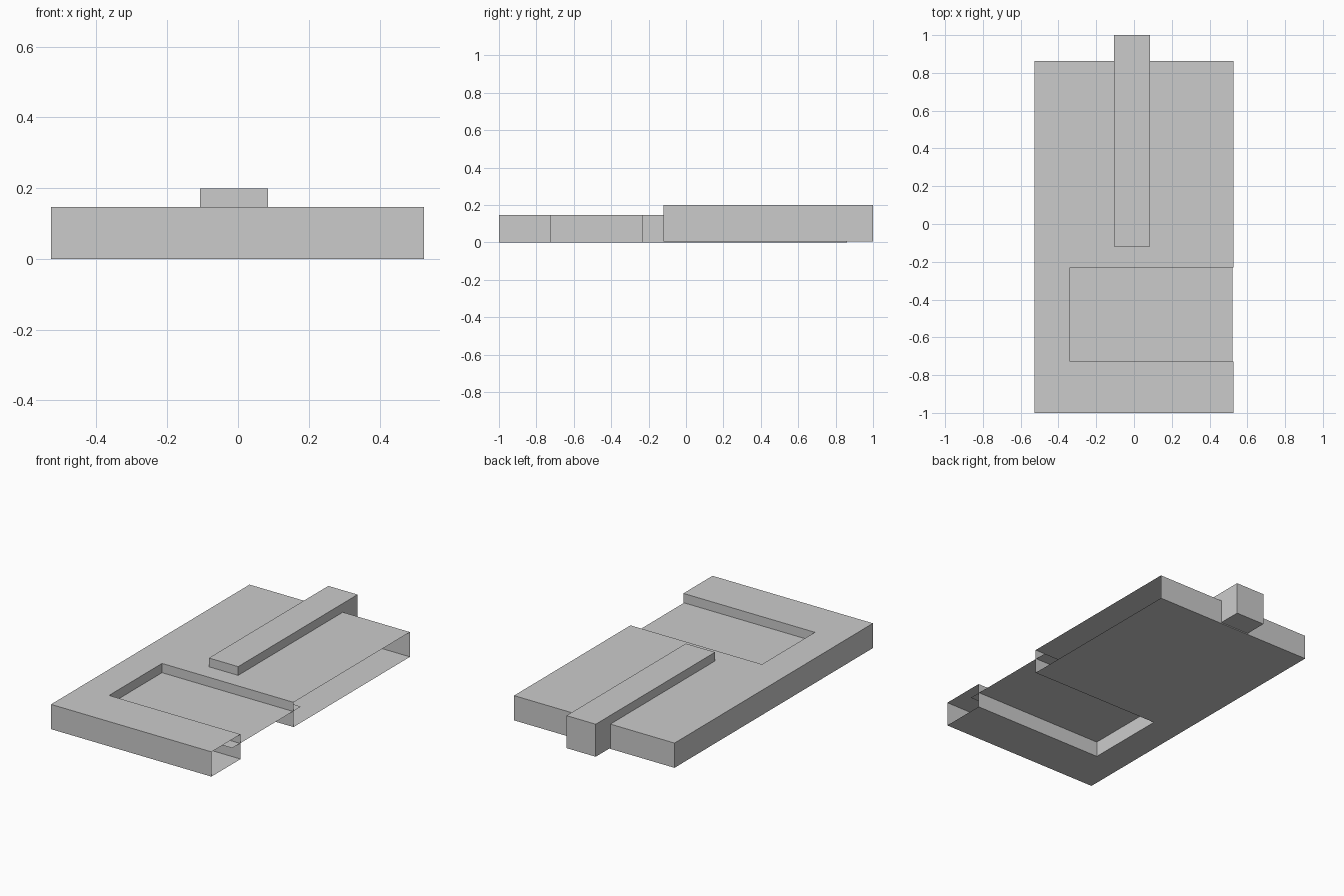
import bpy, bmesh

if "Cube" in bpy.data.objects:
    bpy.data.objects.remove(bpy.data.objects["Cube"])

def finish(name, bm):
    mesh = bpy.data.meshes.new(name)
    bm.to_mesh(mesh)
    bm.free()
    obj = bpy.data.objects.new(name, mesh)
    bpy.context.collection.objects.link(obj)
    return obj

def extruded(name, outline, z0, z1, open_x=None):
    """Extrude a flat outline; leave out side walls lying on x = open_x."""
    bm = bmesh.new()
    low = [bm.verts.new((x, y, z0)) for x, y in outline]
    high = [bm.verts.new((x, y, z1)) for x, y in outline]
    bm.faces.new(low[::-1])
    bm.faces.new(high)
    for i in range(len(outline)):
        j = (i + 1) % len(outline)
        if open_x is not None and outline[i][0] == outline[j][0] == open_x:
            continue
        bm.faces.new((low[i], low[j], high[j], high[i]))
    return finish(name, bm)

def rect(x0, x1, y0, y1):
    return [(x0, y0), (x1, y0), (x1, y1), (x0, y1)]

LEFT, RIGHT = -0.528, 0.526

# Hollow notched shell, open along its right side
extruded("notched_shell", [
    (LEFT, -1), (RIGHT, -1), (RIGHT, -0.727), (-0.338, -0.727),
    (-0.338, -0.23), (RIGHT, -0.23), (RIGHT, 0.862), (LEFT, 0.862)],
    0, 0.147, open_x=RIGHT)

# Raised bar passing through the shell and out of the back
extruded("long_bar", rect(-0.107, 0.085, -0.12, 1), 0.006, 0.199)

# Thin panel across the notch, tucked into the hollow on both sides
bm = bmesh.new()
bm.faces.new([bm.verts.new((x, y, 0.092))
              for x, y in rect(-0.40, RIGHT - 0.004, -0.80, -0.155)])
finish("notch_panel", bm)
